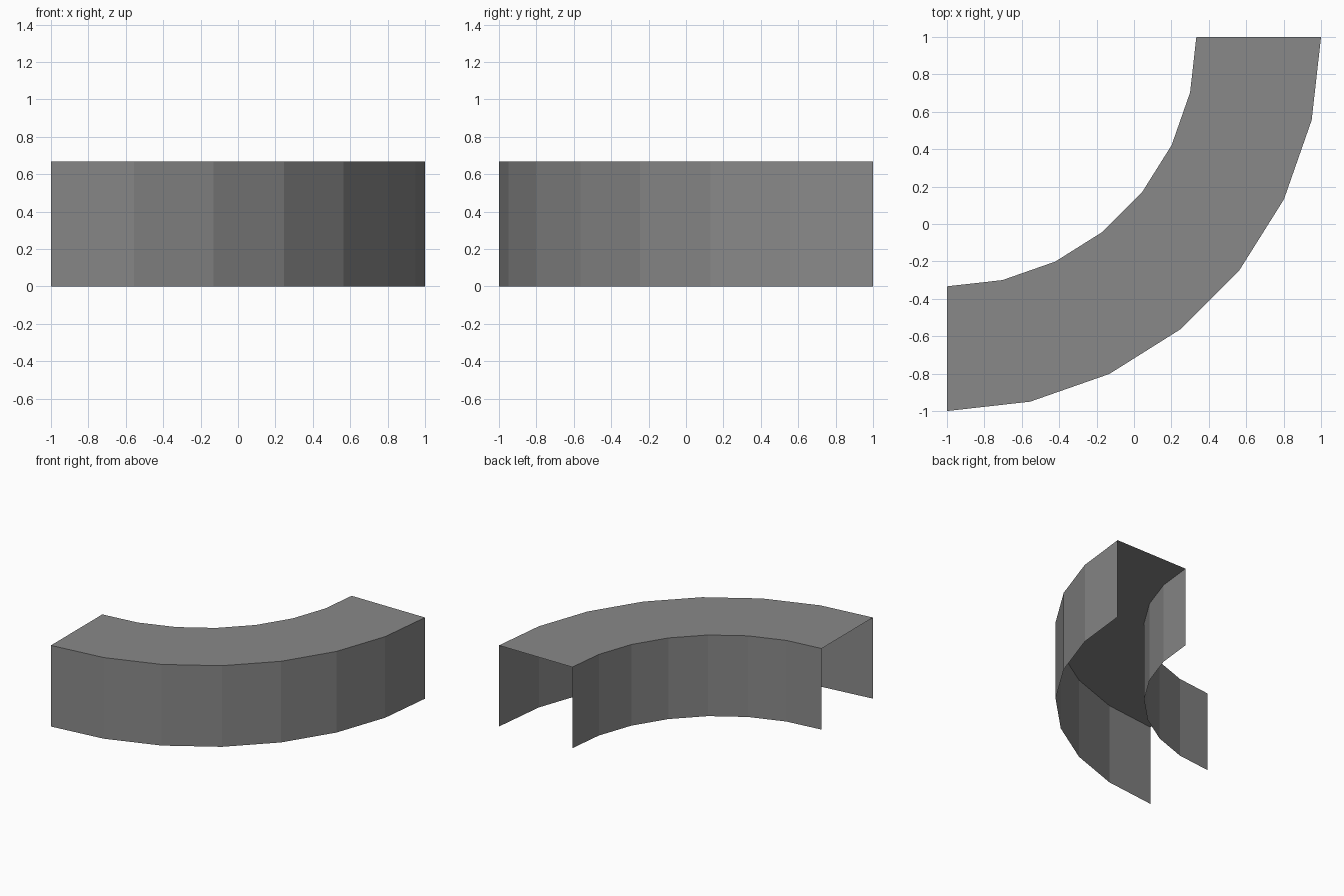
import bpy
import bmesh
import math
from mathutils import Vector

cube = bpy.data.objects.get("Cube")
if cube:
    bpy.data.objects.remove(cube, do_unlink=True)

CENTRE = Vector((-1, 1, 0))
OUTER, INNER, HEIGHT = 2.0, 4 / 3, 2 / 3
SEGMENTS = 7

grey = bpy.data.materials.new("mid grey")
grey.use_nodes = True
colour = (0.25, 0.25, 0.25, 1)
grey.diffuse_color = colour
grey.node_tree.nodes["Principled BSDF"].inputs["Base Color"].default_value = colour

# Open upside-down U section: outer wall, top, inner wall
bm = bmesh.new()
section = [(OUTER, 0), (OUTER, HEIGHT), (INNER, HEIGHT), (INNER, 0)]
verts = [bm.verts.new(CENTRE + Vector((0, -r, z))) for r, z in section]
edges = [bm.edges.new(pair) for pair in zip(verts, verts[1:])]

# Sweep the section through a quarter turn
bmesh.ops.spin(bm, geom=verts + edges, cent=CENTRE, axis=(0, 0, 1),
               angle=math.pi / 2, steps=SEGMENTS, use_duplicate=False)
bmesh.ops.remove_doubles(bm, verts=bm.verts, dist=0.0001)

# Turn every face to the outside of the channel
bm.normal_update()
middle = (OUTER + INNER) / 2
for face in bm.faces:
    offset = face.calc_center_median() - CENTRE
    radial = Vector((offset.x, offset.y, 0))
    if abs(face.normal.z) > 0.5:
        outward = Vector((0, 0, 1))
    else:
        outward = radial if radial.length > middle else -radial
    if face.normal.dot(outward) < 0:
        face.normal_flip()

mesh = bpy.data.meshes.new("curved_channel")
bm.to_mesh(mesh)
bm.free()
mesh.materials.append(grey)
channel = bpy.data.objects.new("curved_channel", mesh)
bpy.context.collection.objects.link(channel)
